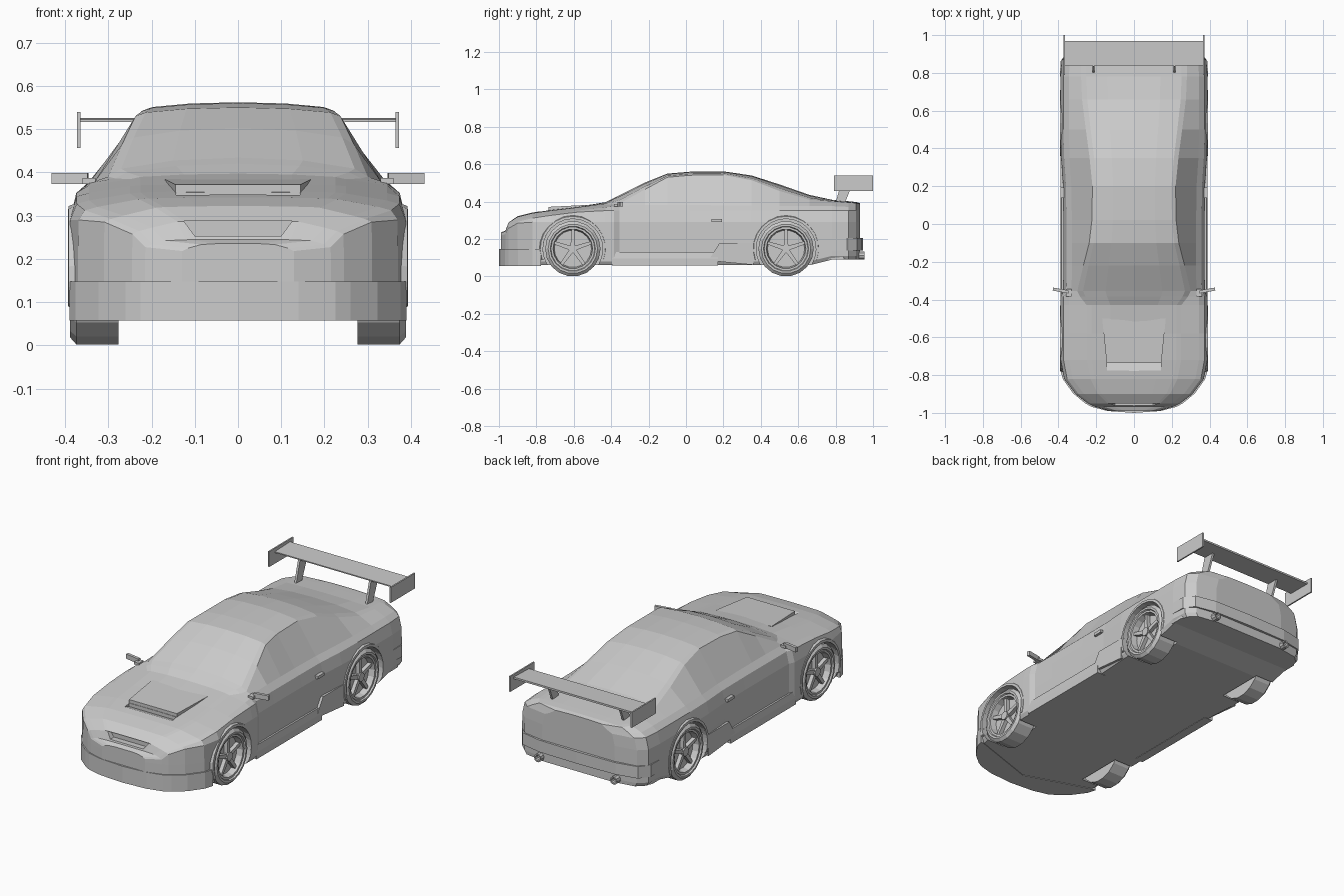
import bpy, bmesh, math
from mathutils import Matrix, Vector

if "Cube" in bpy.data.objects:
    bpy.data.objects.remove(bpy.data.objects["Cube"])

grey = bpy.data.materials.new("plain_grey")
grey.use_nodes = True
grey.diffuse_color = (0.6, 0.6, 0.6, 1)
grey.node_tree.nodes["Principled BSDF"].inputs["Base Color"].default_value = (0.6, 0.6, 0.6, 1)


def make(name, bm):
    """Turn a bmesh into a flat shaded object."""
    bmesh.ops.recalc_face_normals(bm, faces=bm.faces)
    mesh = bpy.data.meshes.new(name)
    bm.to_mesh(mesh)
    bm.free()
    mesh.materials.append(grey)
    obj = bpy.data.objects.new(name, mesh)
    bpy.context.scene.collection.objects.link(obj)
    return obj


def loft(name, rings, closed=False):
    """Skin a list of equal point rings; cap the ends unless closed."""
    bm = bmesh.new()
    rows = [[bm.verts.new(p) for p in ring] for ring in rings]
    pairs = list(zip(rows, rows[1:])) + ([(rows[-1], rows[0])] if closed else [])
    for a, b in pairs:
        for i in range(len(a)):
            j = (i + 1) % len(a)
            bm.faces.new((a[i], a[j], b[j], b[i]))
    if not closed:
        bm.faces.new(rows[0])
        bm.faces.new(rows[-1])
    return make(name, bm)


def side_prism(name, outline, x0, x1):
    """Extrude a (y, z) outline along x."""
    return loft(name, [[(x, y, z) for y, z in outline] for x in (x0, x1)])


def plan_prism(name, half, z0, z1):
    """Extrude a mirrored (x, y) half outline along z."""
    outline = half + [(-x, y) for x, y in reversed(half) if x > 0]
    return loft(name, [[(x, y, z) for x, y in outline] for z in (z0, z1)])


def box(name, centre, size, turn=0):
    bm = bmesh.new()
    bmesh.ops.create_cube(bm, size=1, matrix=Matrix.Translation(centre)
                          @ Matrix.Rotation(turn, 4, "Z") @ Matrix.Diagonal((*size, 1)))
    return make(name, bm)


def circle(y, z, r, n, x):
    return [(x, y + r * math.cos(math.tau * i / n), z + r * math.sin(math.tau * i / n))
            for i in range(n)]


def cut(target, cutter):
    cutter.hide_render = True
    mod = target.modifiers.new("cut", "BOOLEAN")
    mod.operation, mod.solver, mod.object = "DIFFERENCE", "EXACT", cutter
    bpy.context.view_layer.objects.active = target
    bpy.ops.object.modifier_apply(modifier=mod.name)
    bpy.data.objects.remove(cutter)


# Body stations: y, half width, centre height, roof edge x and z, belt z
stations = [
    (-.99, .13, .235, .05, .235, .233), (-.965, .215, .245, .12, .244, .242),
    (-.95, .245, .288, .14, .286, .272), (-.9, .31, .322, .19, .318, .3),
    (-.82, .37, .342, .23, .338, .32), (-.72, .389, .357, .25, .351, .335),
    (-.58, .39, .373, .25, .368, .352), (-.43, .39, .397, .25, .384, .37),
    (-.385, .389, .42, .285, .386, .375), (-.355, .375, .434, .3, .39, .38),
    (-.22, .374, .502, .268, .465, .382), (-.1, .374, .55, .237, .53, .382),
    (.02, .374, .56, .223, .541, .382), (.2, .376, .562, .22, .543, .38),
    (.35, .386, .54, .235, .515, .38), (.5, .39, .492, .255, .457, .378),
    (.66, .39, .436, .275, .41, .376), (.78, .39, .41, .28, .402, .376),
    (.87, .383, .402, .28, .395, .372), (.91, .34, .398, .25, .392, .37),
    (.93, .22, .392, .14, .388, .365)]


def section(y, w, top, xr, zr, zb):
    floor = .06 if y < .7 else .09
    xb = w - .045
    half = [(w - .012, floor), (w, floor + .02), (w, min(.2, zb - .03)),
            (w - .001, min(.29, zb - .015)), (w - .016, min(zb - .008, .352)), (xb, zb),
            (xr, zr), (xr * .9, zr + (top - zr) * .42), (xr * .5, zr + (top - zr) * .85)]
    pts = [(0, floor)] + half + [(0, top)] + [(-x, z) for x, z in reversed(half)]
    return [(x, y, z) for x, z in pts]


body = loft("body", [section(*s) for s in stations])

# Wheel housings
axles = {"front": -.605, "rear": .535}
HUB = .148
for y in axles.values():
    for s in (1, -1):
        cut(body, loft("housing_cutter",
                       [circle(y, HUB, .16, 24, s * .268), circle(y, HUB, .16, 24, s * .5)]))

# Nose slot and bonnet vent
cut(body, loft("slot_cutter", [[(-.1, y, .253), (.1, y, .253), (.125, y, .287), (-.125, y, .287)]
                               for y in (-1.1, -.93)]))
ramp = [(-.735, .372), (-.735, .33), (-.5, .36), (-.5, .384)]
loft("bonnet_ramp", [[(s * (.145 + (y + .735) * .1), y, z) for y, z in ramp] for s in (1, -1)])
cut(body, side_prism("vent_cutter", [(-.785, .351), (-.737, .335), (-.737, .42), (-.785, .42)],
                     -.143, .143))

# Bumpers
plan_prism("front_bumper_lip", [(0, -1), (.14, -.99), (.225, -.968), (.26, -.948), (.322, -.897),
                                (.376, -.822), (.39, -.775), (.375, -.775), (0, -.9)], .057, .147)
rear_plan = [(0, .8), (.36, .8), (.391, .78), (.39, .86), (.35, .915), (.23, .94), (0, .945)]
plan_prism("rear_bumper", rear_plan, .14, .205)
plan_prism("rear_valance", [(x * .98, y - .02) for x, y in rear_plan], .09, .14)


def wheel(end, side, s, y):
    """Tyre, dished rim and five spokes."""
    profile = [(.09, .276), (HUB, .276), (HUB, .374), (.132, .388), (.121, .388),
               (.117, .38), (.106, .38), (.099, .345), (.09, .345)]
    n = 18
    loft(f"{end}_{side}_tyre", [circle(y, HUB, r, n, s * x) for r, x in profile], True)
    loft(f"{end}_{side}_rim", [circle(y, HUB, .1, n, s * x) for x in (.28, .347)])
    loft(f"{end}_{side}_hub", [circle(y, HUB, .024, 10, s * x) for x in (.34, .375)])
    for k in range(5):
        a = math.tau * k / 5 + math.pi / 2
        out, across = Vector((math.cos(a), math.sin(a))), Vector((-math.sin(a), math.cos(a)))
        mid = Vector((y, HUB))
        quad = [mid + out * r + across * w
                for r, w in ((.015, -.012), (.108, -.008), (.108, .008), (.015, .012))]
        side_prism(f"{end}_{side}_spoke_{k + 1}", quad, s * .34, s * .368)


def arch(end, side, s, y):
    """Raised lip around the wheel opening."""
    rings = []
    for k in range(15):
        a = math.radians(-20 + 220 * k / 14)
        rings.append([(s * x, y + r * math.cos(a), HUB + r * math.sin(a))
                      for r, x in ((.16, .37), (.16, .393), (.174, .392), (.182, .37))])
    loft(f"{end}_{side}_arch_lip", rings)


for side, s in (("left", 1), ("right", -1)):
    for end, y in axles.items():
        wheel(end, side, s, y)
        arch(end, side, s, y)

    # Side skirt: lower sill with a raised rear wedge
    loft(f"{side}_skirt", [[(s * x, y, z) for x, z in ((.34, .058), (.39, .058), (.39, .095),
                                                       (.384, .13), (.34, .13))]
                           for y in (-.395, .17)])
    side_prism(f"{side}_skirt_wedge", [(.12, .085), (.36, .062), (.36, .18), (.18, .18)],
               s * .34, s * .389)
    box(f"{side}_door_handle", (s * .378, .165, .3), (.022, .055, .016))

    # Mirror on a short stalk
    box(f"{side}_mirror", (s * .388, -.352, .386), (.084, .016, .026), s * .18)
    box(f"{side}_mirror_stalk", (s * .345, -.365, .38), (.03, .04, .014))

    # Wing supports and end plates
    side_prism(f"{side}_wing_strut", [(.8, .395), (.85, .395), (.9, .517), (.835, .517)],
               s * .209, s * .221)
    box(f"{side}_wing_end_plate", (s * .368, .895, .498), (.008, .21, .084))

    # Exhaust pipe with an open tip
    pipe = [(.012, .88), (.022, .88), (.022, .955), (.015, .955), (.012, .91)]
    loft(f"{side}_exhaust", [[(s * .23 + r * math.cos(math.tau * i / 10), y,
                               .112 + r * math.sin(math.tau * i / 10)) for i in range(10)]
                             for r, y in pipe], True)

# Wing blade
side_prism("wing_blade", [(.838, .516), (.97, .516), (.97, .526), (.838, .522)], -.366, .366)
